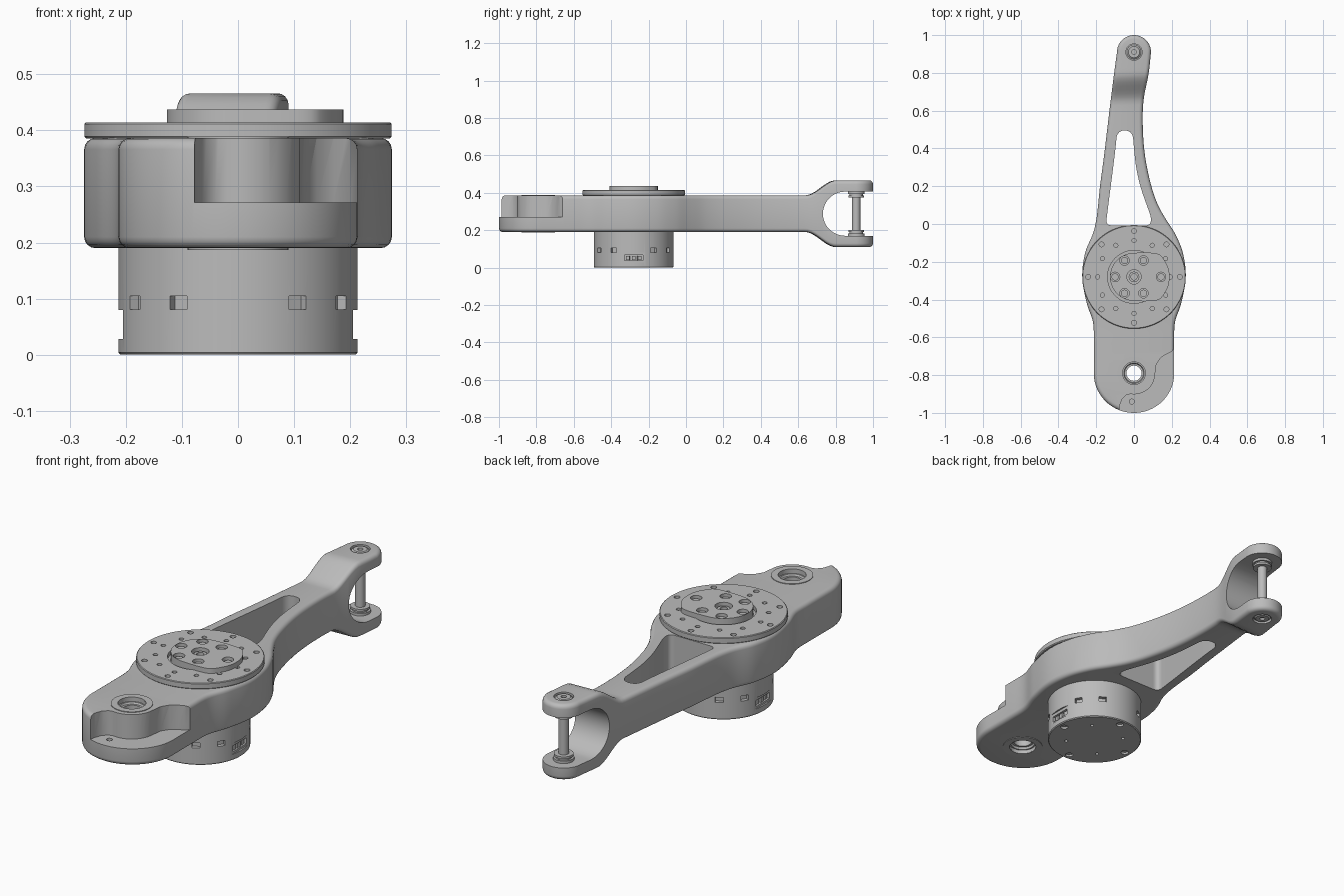
import bpy, bmesh
from math import sin, cos, pi, radians
from mathutils import Vector

if "Cube" in bpy.data.objects:
    bpy.data.objects.remove(bpy.data.objects["Cube"])

grey = bpy.data.materials.new("machined grey")
grey.use_nodes = True
grey.diffuse_color = (0.5, 0.5, 0.5, 1)
grey.node_tree.nodes["Principled BSDF"].inputs["Base Color"].default_value = (0.5, 0.5, 0.5, 1)
parts = []


def skin(name, rings, cap="ngon"):
    """Bridge equal closed rings of points; close the ends or the loop."""
    bm = bmesh.new()
    loops = [[bm.verts.new(p) for p in ring] for ring in rings]
    n = len(loops[0])
    pairs = list(zip(loops, loops[1:]))
    if cap == "loop":
        pairs.append((loops[-1], loops[0]))
    for a, b in pairs:
        for i in range(n):
            j = (i + 1) % n
            bm.faces.new((a[i], a[j], b[j], b[i]))
    if cap != "loop":
        for ring in (loops[0], loops[-1]):
            if cap == "ngon":
                bm.faces.new(ring)
            else:
                for i in range(n // 2 - 1):
                    bm.faces.new((ring[i], ring[i + 1], ring[n - 2 - i], ring[n - 1 - i]))
    bmesh.ops.recalc_face_normals(bm, faces=bm.faces)
    mesh = bpy.data.meshes.new(name)
    bm.to_mesh(mesh)
    bm.free()
    obj = bpy.data.objects.new(name, mesh)
    bpy.context.collection.objects.link(obj)
    return obj


def keep(obj):
    parts.append(obj)
    return obj


def prism(name, pts, z0, z1):
    return skin(name, [[(x, y, z) for x, y in pts] for z in (z0, z1)])


def circle(r, cx=0, cy=0, n=24):
    return [(cx + r * cos(2 * pi * i / n), cy + r * sin(2 * pi * i / n)) for i in range(n)]


def lathe(name, profile, cy, cap="ngon", n=48):
    return skin(name, [[(x, y, z) for x, y in circle(r, 0, cy, n)] for r, z in profile], cap)


def block(name, angle, dist, depth, width, z0, z1, cy):
    """Box placed radially around (0, cy)."""
    u, v = Vector((cos(angle), sin(angle))), Vector((-sin(angle), cos(angle)))
    c = Vector((0, cy)) + u * dist
    pts = [c + u * a * depth / 2 + v * b * width / 2 for a, b in ((-1, -1), (1, -1), (1, 1), (-1, 1))]
    return prism(name, pts, z0, z1)


def cut(target, cutters):
    for c in cutters:
        c.hide_render = True
        m = target.modifiers.new("cut", "BOOLEAN")
        m.operation, m.solver, m.object = "DIFFERENCE", "EXACT", c
    dg = bpy.context.evaluated_depsgraph_get()
    dg.update()
    mesh = bpy.data.meshes.new_from_object(target.evaluated_get(dg))
    target.modifiers.clear()
    target.data = mesh
    for c in cutters:
        bpy.data.objects.remove(c)


def soften(pts, times=3):
    """Round the corners of a closed polygon."""
    for _ in range(times):
        out = []
        for i, p in enumerate(pts):
            a, b = Vector(p), Vector(pts[(i + 1) % len(pts)])
            out += [a.lerp(b, 0.25), a.lerp(b, 0.75)]
        pts = out
    return pts


# Arm outline: y, left x, right x
KEYS = [(-.8, -.213, .213), (-.62, -.213, .213), (-.52, -.217, .217), (-.42, -.25, .25),
        (-.28, -.274, .274), (-.15, -.258, .258), (-.05, -.217, .217), (.02, -.2, .172),
        (.1, -.19, .127), (.2, -.18, .092), (.35, -.16, .06), (.5, -.142, .047),
        (.65, -.124, .05), (.8, -.105, .078), (.91, -.09, .09)]


def edge(y, side):
    i = max(k for k in range(len(KEYS) - 1) if KEYS[k][0] <= y)

    def slope(k):
        a, b = KEYS[max(k - 1, 0)], KEYS[min(k + 1, len(KEYS) - 1)]
        return (b[side] - a[side]) / (b[0] - a[0])
    a, b = KEYS[i], KEYS[i + 1]
    h = b[0] - a[0]
    t = (y - a[0]) / h
    return ((2 * t**3 - 3 * t**2 + 1) * a[side] + (t**3 - 2 * t**2 + t) * h * slope(i)
            + (3 * t**2 - 2 * t**3) * b[side] + (t**3 - t**2) * h * slope(i + 1))


def flare(y):
    t = min(max((y - 0.64) / 0.16, 0), 1)
    return 0.08 * t * t * (3 - 2 * t)


FRONT, HUB, PIN = -0.79, -0.28, 0.91
arc = [radians(4 + 86 * i / 14) for i in range(15)]
left = [Vector((-.213 * sin(a), FRONT - .21 * cos(a))) for a in arc]
right = [Vector((-p.x, p.y)) for p in left]
for i in range(83):
    y = -0.77 + 0.02 * i
    left.append(Vector((edge(y, 1), y)))
    right.append(Vector((edge(y, 2), y)))
for a in reversed(arc):
    left.append(Vector((-.09 * sin(a), PIN + .09 * cos(a))))
    right.append(Vector((.09 * sin(a), PIN + .09 * cos(a))))
outline = left + right[::-1]

# Main arm with rounded rims and flared fork end
R = 0.02
levels = [(R * (1 - sin(a)), R * (1 - cos(a))) for a in [k * pi / 8 for k in range(5)]]


def arm_ring(inset, rise, top):
    ring = []
    for i, p in enumerate(outline):
        t = (outline[(i + 1) % len(outline)] - outline[i - 1]).normalized()
        q = p - Vector((-t.y, t.x)) * inset
        z = 0.386 + flare(p.y) - rise if top else 0.19 - flare(p.y) + rise
        ring.append((q.x, q.y, z))
    return ring


arm = keep(skin("arm", [arm_ring(*l, False) for l in levels]
                + [arm_ring(*l, True) for l in reversed(levels)], "strip"))

# Arm cut-outs: window, fork slot, stepped nose, bores
window = soften([(-.097, .40), (-.09, .495), (-.008, .495), (0, .40), (.01, .3), (.035, .19),
                 (.075, .08), (.092, .03), (.085, -.007), (.04, -.007), (-.09, -.007),
                 (-.148, -.007), (-.143, .05)])
slot = [(0.85 - .118 * sin(a), 0.288 + .118 * cos(a)) for a in [pi * i / 20 for i in range(21)]]
slot += [(1.1, 0.17), (1.1, 0.406)]
boss = [(.112 * cos(radians(a)), FRONT + .112 * sin(radians(a))) for a in range(-100, 1, 10)]
nose = [(-.09, -1.1), (-.075, -.96), (-.062, -.925), (-.04, -.905)] + boss
nose += [(.118, -.745), (.14, -.71), (.17, -.69), (.2, -.675), (.22, -.65), (.3, -.64), (.3, -1.1)]
cut(arm, [prism("window_cutter", window, 0, 0.6),
          skin("slot_cutter", [[(x, y, z) for y, z in slot] for x in (-.4, .4)]),
          prism("nose_cutter", nose, 0.271, 0.6),
          prism("bore_cutter", circle(.06, 0, FRONT, 40), 0.1, 0.5),
          prism("dowel_cutter", circle(.013, -.012, -.94), 0.23, 0.3),
          prism("top_recess", circle(.043, 0, PIN, 32), 0.452, 0.6),
          prism("bottom_recess", circle(.043, 0, PIN, 32), 0, 0.124)])

# Nose bearing
keep(lathe("nose_bushing", [(.065, .205), (.065, .368), (.054, .368), (.05, .36),
                            (.04, .36), (.04, .215), (.05, .215), (.054, .205)], FRONT, "loop"))
for name, z0, z1 in (("upper_collar", .37, .389), ("lower_collar", .187, .2)):
    keep(lathe(name, [(.09, z0), (.09, z1), (.06, z1), (.06, z0)], FRONT, "loop"))

# Fork pin with washers and screw heads
half = [(.038, .459), (.03, .465), (.012, .465), (.012, .455)]
shaft = [(.038, .45), (.02, .45), (.02, .406), (.045, .406), (.045, .394), (.036, .394),
         (.036, .386), (.042, .386), (.042, .376), (.022, .376)]
upper = half[::-1] + shaft
keep(lathe("fork_pin", upper + [(r, .576 - z) for r, z in reversed(upper)], PIN, n=32))

# Rotor disc with bolt circles
disc = keep(lathe("rotor_disc", [(.27, .385), (.274, .389), (.274, .411), (.271, .414)], HUB, n=96))
holes = [lathe("disc_recess", [(.14, .394), (.14, .5)], HUB)]
for count, dist, r in ((8, .243, .013), (12, .193, .011)):
    for k in range(count):
        a = 2 * pi * k / count
        holes.append(prism("hole", circle(r, dist * cos(a), HUB + dist * sin(a), 16), .395, .5))
cut(disc, holes)

# Output hub with screw pockets
shape = [(.127 * cos(radians(a)), HUB + .127 * sin(radians(a))) for a in range(90, 271, 10)]
shape += [(x, HUB + y) for x, y in ((.06, -.13), (.13, -.125), (.155, -.1), (.188, -.04),
                                    (.188, .04), (.155, .1), (.13, .125), (.06, .13))]
shape = soften(shape, 2)
hub = keep(prism("output_hub", shape, .39, .437))
pockets = [prism("hub_bore", circle(.038, 0, HUB), .405, .5)]
screws = []
for k in range(6):
    a, d = k * pi / 3, .143 if k == 0 else .1
    x, y = d * cos(a), HUB + d * sin(a)
    pockets.append(prism("pocket", circle(.025, x, y), .417, .5))
    screws.append(((.019, .41), (.019, .425), x, y))
cut(hub, pockets)
for (r, z0), (_, z1), x, y in screws:
    keep(prism("hub_screw", circle(r, x, y, 16), z0, z1))
keep(lathe("hub_centre_ring", [(.028, .4), (.028, .425), (.016, .425), (.016, .4)], HUB, "loop"))

# Motor housing with vents, side sockets and base screw holes
motor = keep(lathe("motor_housing", [(.209, 0), (.213, .004), (.213, .2)], HUB, n=96))
cuts = []
for k in range(12):
    a = k * pi / 6
    if k % 3:
        cuts.append(block("vent", a, .215, .04, .035, .081, .105, HUB))
    else:
        cuts.append(prism("foot_hole", circle(.017, .18 * cos(a), HUB + .18 * sin(a)), -.1, .01))
        b = a + pi / 4
        cuts.append(prism("foot_pin", circle(.008, .13 * cos(b), HUB + .13 * sin(b), 12), -.1, .01))
for a in (0, pi):
    cuts.append(block("socket_face", a, .235, .06, .125, .028, .08, HUB))
    cuts.append(block("socket", a, .205, .05, .1, .038, .066, HUB))
cut(motor, cuts)
for a in (0, pi):
    for k in (-1, 0, 1):
        keep(block("socket_plug", a + k * .16, .186, .03, .02, .04, .062, HUB))

# Shared material and shading
bpy.ops.object.select_all(action="DESELECT")
for obj in parts:
    obj.data.materials.clear()
    obj.data.materials.append(grey)
    obj.select_set(True)
bpy.context.view_layer.objects.active = arm
bpy.ops.object.shade_smooth_by_angle(angle=radians(32))
